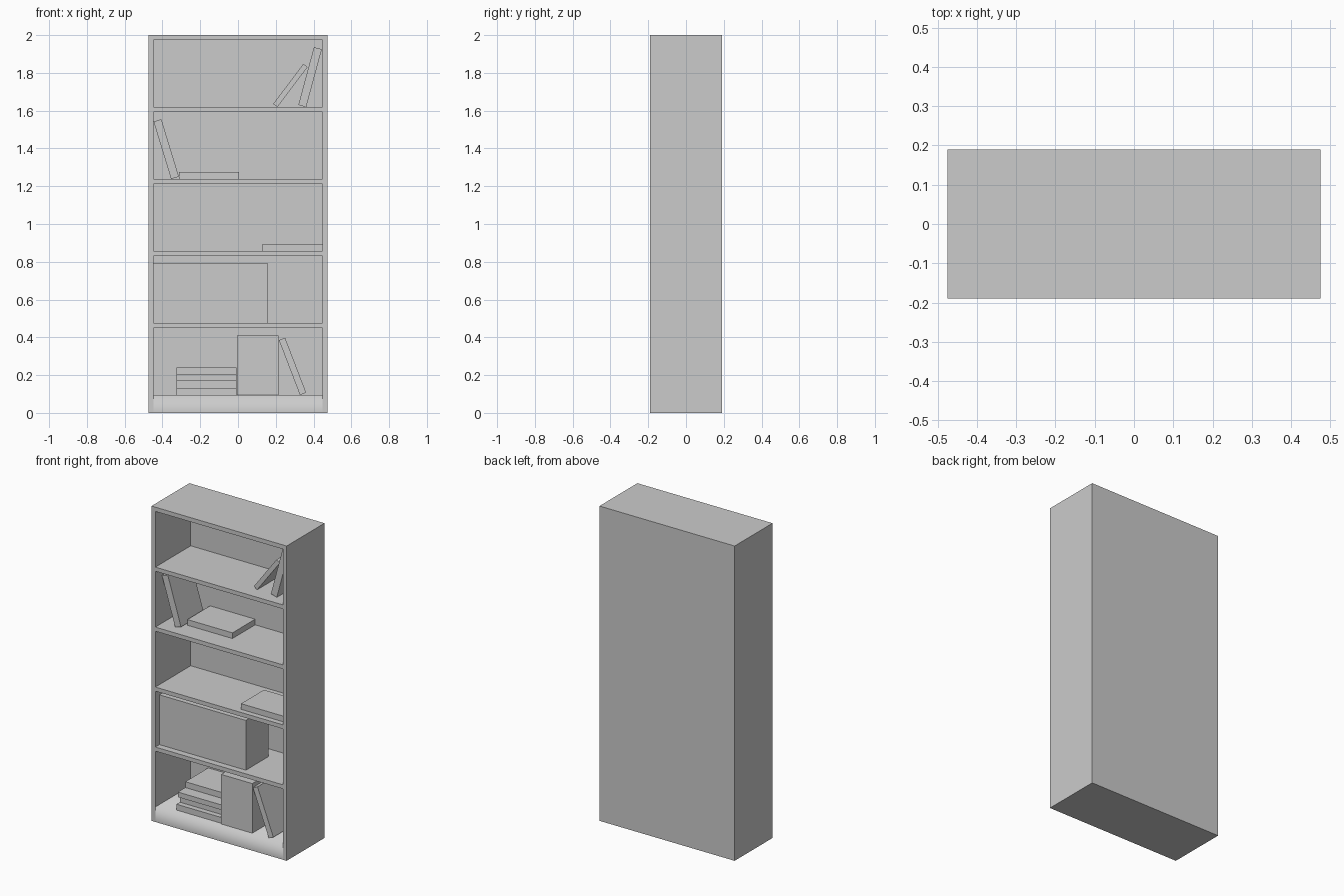
import bpy, bmesh
from math import radians
from mathutils import Matrix

old = bpy.data.objects.get("Cube")
if old:
    bpy.data.objects.remove(old, do_unlink=True)

grey = bpy.data.materials.new("plain_grey")
grey.use_nodes = True
colour = (0.6, 0.6, 0.6, 1)
grey.diffuse_color = colour
grey.node_tree.nodes["Principled BSDF"].inputs["Base Color"].default_value = colour


def box(name, x, y, z):
    """Box from its (low, high) bounds on each axis."""
    bm = bmesh.new()
    bmesh.ops.create_cube(bm, size=1)
    for v in bm.verts:
        v.co = [b[1] if c > 0 else b[0] for c, b in zip(v.co, (x, y, z))]
    mesh = bpy.data.meshes.new(name)
    bm.to_mesh(mesh)
    bm.free()
    mesh.materials.append(grey)
    obj = bpy.data.objects.new(name, mesh)
    bpy.context.collection.objects.link(obj)
    return obj


def leaning_book(name, foot, floor, length, thick, angle, front, depth=0.23):
    """Book tilted about its foot edge; positive angles lean to +x."""
    x = (-thick, 0) if angle > 0 else (0, thick)
    book = box(name, x, (front, front + depth), (0, length))
    book.data.transform(Matrix.Rotation(radians(angle), 4, "Y"))
    book.location = (foot, 0, floor)


# Carcass
W, D, H = 0.475, 0.19, 2.0
IN, BACK = 0.448, 0.165
box("left_side", (IN, W), (-D, D), (0, H))
box("right_side", (-W, -IN), (-D, D), (0, H))
box("back_panel", (-IN, IN), (BACK, D), (0, H))
box("top_panel", (-IN, IN), (-D, BACK), (1.973, H))

# Evenly spaced shelves
floors = [0.095 + 0.381 * i for i in range(5)]
for i, top in enumerate(floors[1:], 1):
    box(f"shelf_{i}", (-IN, IN), (-D, BACK), (top - 0.026, top))

# Plinth: floor blends softly into the kick face along its front edge
plinth = box("plinth", (-IN, IN), (-D, BACK), (0, floors[0]))
bm = bmesh.new()
bm.from_mesh(plinth.data)
for f in bm.faces:
    f.smooth = True
for e in bm.edges:
    e.smooth = all(v.co.y < 0 and v.co.z > 0.05 for v in e.verts)
bm.to_mesh(plinth.data)
bm.free()

# Bottom shelf: staggered stack, upright block, leaning book
levels = [floors[0], 0.132, 0.172, 0.204, 0.241]
for i, front in enumerate((-0.154, -0.12, -0.14, -0.065)):
    box(f"stacked_book_{i + 1}", (-0.325, -0.007), (front, front + 0.23), levels[i:i + 2])
box("upright_books", (-0.005, 0.214), (-0.162, 0.068), (floors[0], 0.41))
leaning_book("lower_leaning_book", 0.328, floors[0], 0.311, 0.035, -21, -0.16)

# Second shelf: long row of books
box("book_row", (-IN, 0.16), (-0.149, 0.08), (floors[1], 0.792))

# Third shelf: book lying flat
box("flat_book_left", (0.13, IN), (-0.155, 0.075), (floors[2], 0.893))

# Fourth shelf: leaning and flat books
leaning_book("right_leaning_book", -0.354, floors[3], 0.318, 0.043, -17, -0.125)
box("flat_book_right", (-0.312, 0.005), (-0.063, BACK), (floors[3], 1.274))

# Top shelf: two books leaning on the side
leaning_book("thin_leaning_book", 0.209, floors[4], 0.265, 0.028, 36.9, -0.107, 0.2)
leaning_book("thick_leaning_book", 0.361, floors[4], 0.317, 0.043, 15.1, -0.126)
